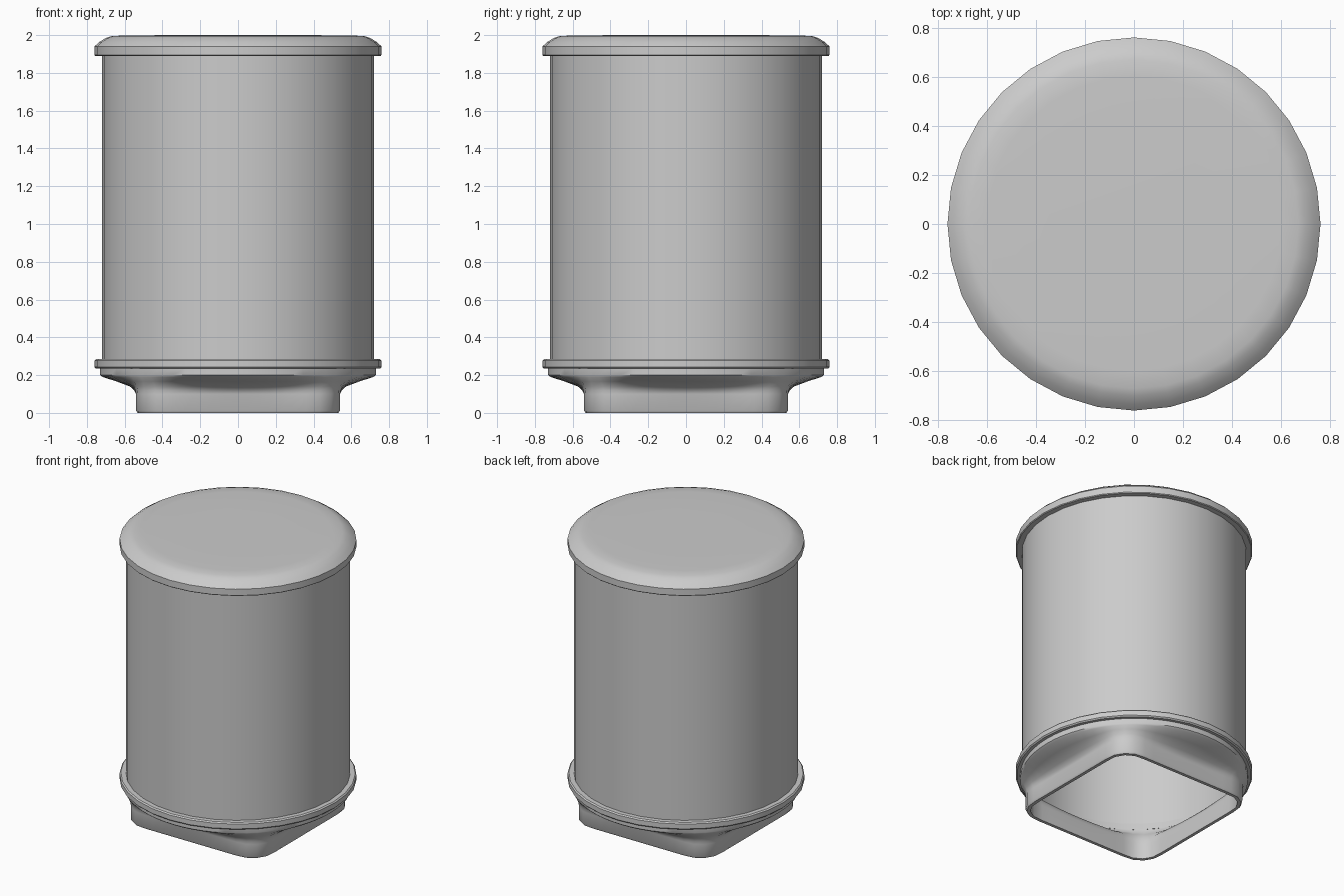
import bpy, bmesh
from math import sin, cos, pi, radians, sqrt

if "Cube" in bpy.data.objects:
    bpy.data.objects.remove(bpy.data.objects["Cube"])


def loft(name, rings, closed=False, angle=40):
    """Skin a stack of equally sized point rings into one object."""
    bm = bmesh.new()
    rows = [[bm.verts.new(p) for p in ring] for ring in rings]
    if closed:
        rows.append(rows[0])
    for low, high in zip(rows, rows[1:]):
        n = len(low)
        for i in range(n):
            j = (i + 1) % n
            bm.faces.new((low[i], low[j], high[j], high[i]))
    bmesh.ops.remove_doubles(bm, verts=bm.verts, dist=1e-5)
    bmesh.ops.recalc_face_normals(bm, faces=bm.faces)
    mesh = bpy.data.meshes.new(name)
    bm.to_mesh(mesh)
    bm.free()
    obj = bpy.data.objects.new(name, mesh)
    bpy.context.collection.objects.link(obj)
    bpy.ops.object.select_all(action='DESELECT')
    obj.select_set(True)
    bpy.context.view_layer.objects.active = obj
    bpy.ops.object.shade_smooth_by_angle(angle=radians(angle))
    return obj


def circle(r, z, n=32):
    return [(r * cos(2 * pi * i / n), r * sin(2 * pi * i / n), z) for i in range(n)]


def revolve(name, profile, closed=False, angle=40):
    return loft(name, [circle(r, z) for r, z in profile], closed, angle)


def square_radius(a, half, corner):
    """Distance from the centre to a rounded square along angle a."""
    c, s = sorted((abs(cos(a)), abs(sin(a))), reverse=True)
    k = half - corner
    if half * s / c <= k:
        return half / c
    b = k * (c + s)
    return b + sqrt(b * b - 2 * k * k + corner * corner)


def blend_ring(z, t, inset, n=64):
    """Ring between the rounded square (t=0) and the circle (t=1)."""
    pts = []
    for i in range(n):
        a = 2 * pi * i / n
        r = (1 - t) * square_radius(a, 0.54 - inset, 0.16 - inset) + t * (0.73 - inset)
        pts.append((r * cos(a), r * sin(a), z))
    return pts


# Hollow body, open at the bottom
revolve("body_tube", [(0.72, 0.26), (0.72, 1.93), (0.71, 1.93), (0.71, 0.26)], closed=True)

# Lid with a soft sloping shoulder and a skirt around the tube
revolve("lid", [(0.72, 1.89), (0.755, 1.89), (0.76, 1.895), (0.76, 1.94), (0.735, 1.963),
                (0.70, 1.985), (0.67, 1.995), (0.60, 1.998), (0.35, 2.0), (0, 2.0)])

# Lower rim ring
revolve("lower_ring", [(0.70, 0.235), (0.752, 0.235), (0.76, 0.243), (0.76, 0.277),
                       (0.752, 0.285), (0.71, 0.285)], closed=True)

# Square-to-round hollow foot
outer = [(0.0, 0, 0.008), (0.012, 0, 0), (0.10, 0, 0), (0.12, 0.05, 0), (0.14, 0.17, 0),
         (0.167, 0.55, 0), (0.19, 0.93, 0), (0.20, 1, 0), (0.237, 1, 0)]
inner = [(0.237, 1, 0.03), (0.215, 0.93, 0.03), (0.19, 0.55, 0.03), (0.16, 0.17, 0.03),
         (0.13, 0.05, 0.03), (0.11, 0, 0.03), (0.0, 0, 0.03)]
loft("square_foot", [blend_ring(*p) for p in outer + inner], closed=True)
